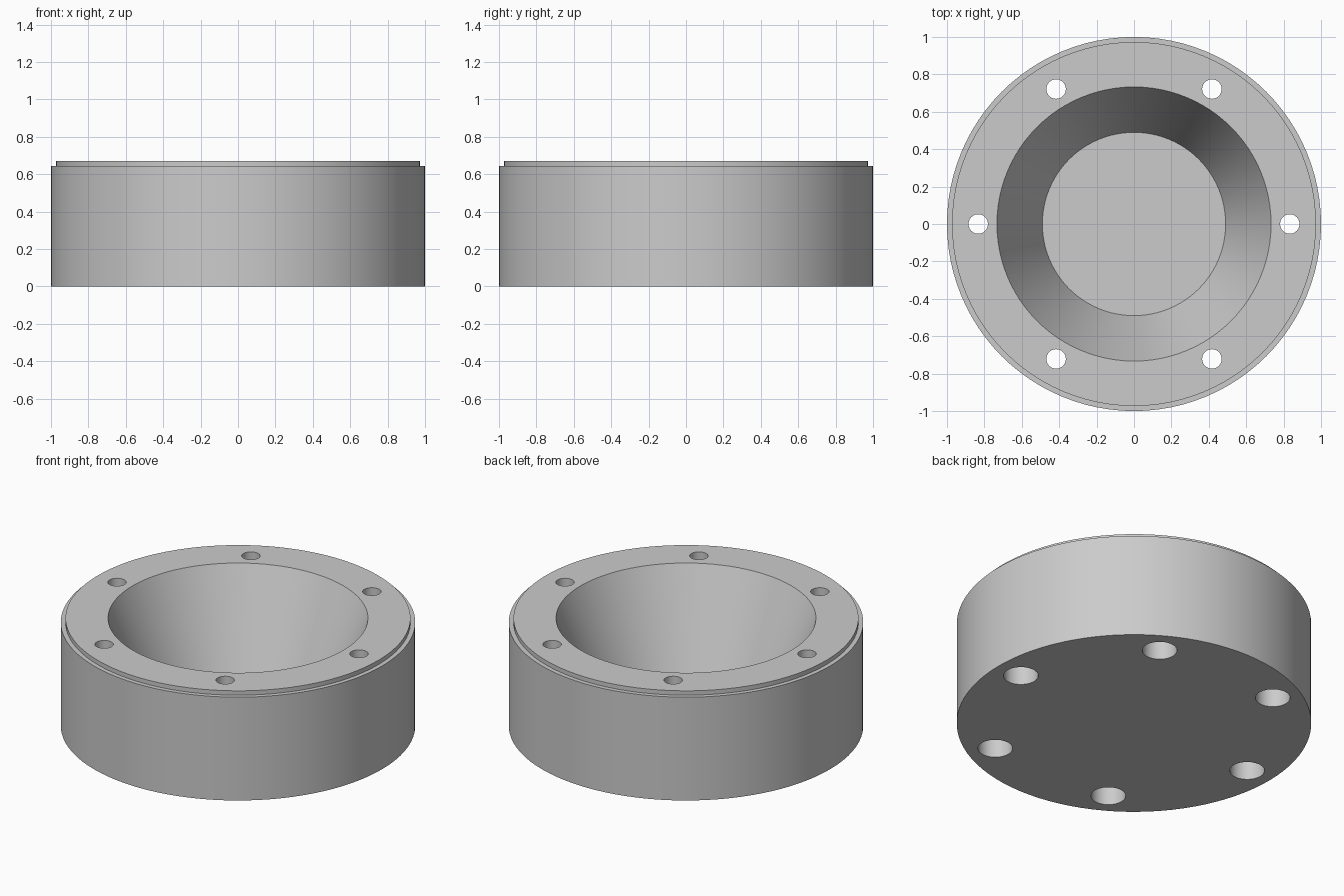
import bpy
import math

cube = bpy.data.objects.get("Cube")
if cube:
    bpy.data.objects.remove(cube, do_unlink=True)

SEGMENTS = 96
HEIGHT = 0.67


def lathe(name, profile, segments, location=(0, 0, 0)):
    """Revolve (radius, z) points about z, capping both open ends."""
    verts, faces = [], []
    for r, z in profile:
        for i in range(segments):
            a = math.tau * i / segments
            verts.append((r * math.cos(a), r * math.sin(a), z))
    for k in range(len(profile) - 1):
        low, high = k * segments, (k + 1) * segments
        for i in range(segments):
            j = (i + 1) % segments
            faces.append((low + i, low + j, high + j, high + i))
    faces.append(tuple(reversed(range(segments))))
    faces.append(tuple(range(len(verts) - segments, len(verts))))
    mesh = bpy.data.meshes.new(name)
    mesh.from_pydata(verts, [], faces)
    obj = bpy.data.objects.new(name, mesh)
    obj.location = location
    bpy.context.collection.objects.link(obj)
    return obj


# Plain grey finish
grey = bpy.data.materials.new("plain_grey")
grey.use_nodes = True
colour = (0.6, 0.6, 0.6, 1)
grey.diffuse_color = colour
grey.node_tree.nodes["Principled BSDF"].inputs["Base Color"].default_value = colour

# Body: outer wall, stepped rim, conical recess and flat floor
body = lathe("flanged_cup", [
    (1.0, 0), (1.0, 0.643), (0.973, 0.643), (0.973, HEIGHT),
    (0.733, HEIGHT), (0.49, 0.08)], SEGMENTS)
body.data.materials.append(grey)

# Six bolt holes: narrow at the rim, counterbored from below
bpy.context.view_layer.objects.active = body
body.select_set(True)
for n in range(6):
    angle = math.tau * n / 6
    place = (0.833 * math.cos(angle), 0.833 * math.sin(angle), 0)
    cutter = lathe("bolt_hole_cutter", [
        (0.098, -0.1), (0.098, 0.35), (0.052, 0.35), (0.052, 0.8)], 40, place)
    cutter.hide_render = True
    cut = body.modifiers.new("bolt_hole", 'BOOLEAN')
    cut.operation = 'DIFFERENCE'
    cut.solver = 'EXACT'
    cut.object = cutter
    bpy.ops.object.modifier_apply(modifier=cut.name)
    bpy.data.objects.remove(cutter, do_unlink=True)

# Smooth round walls with crisp rims
bpy.ops.object.shade_smooth_by_angle(angle=math.radians(20))
